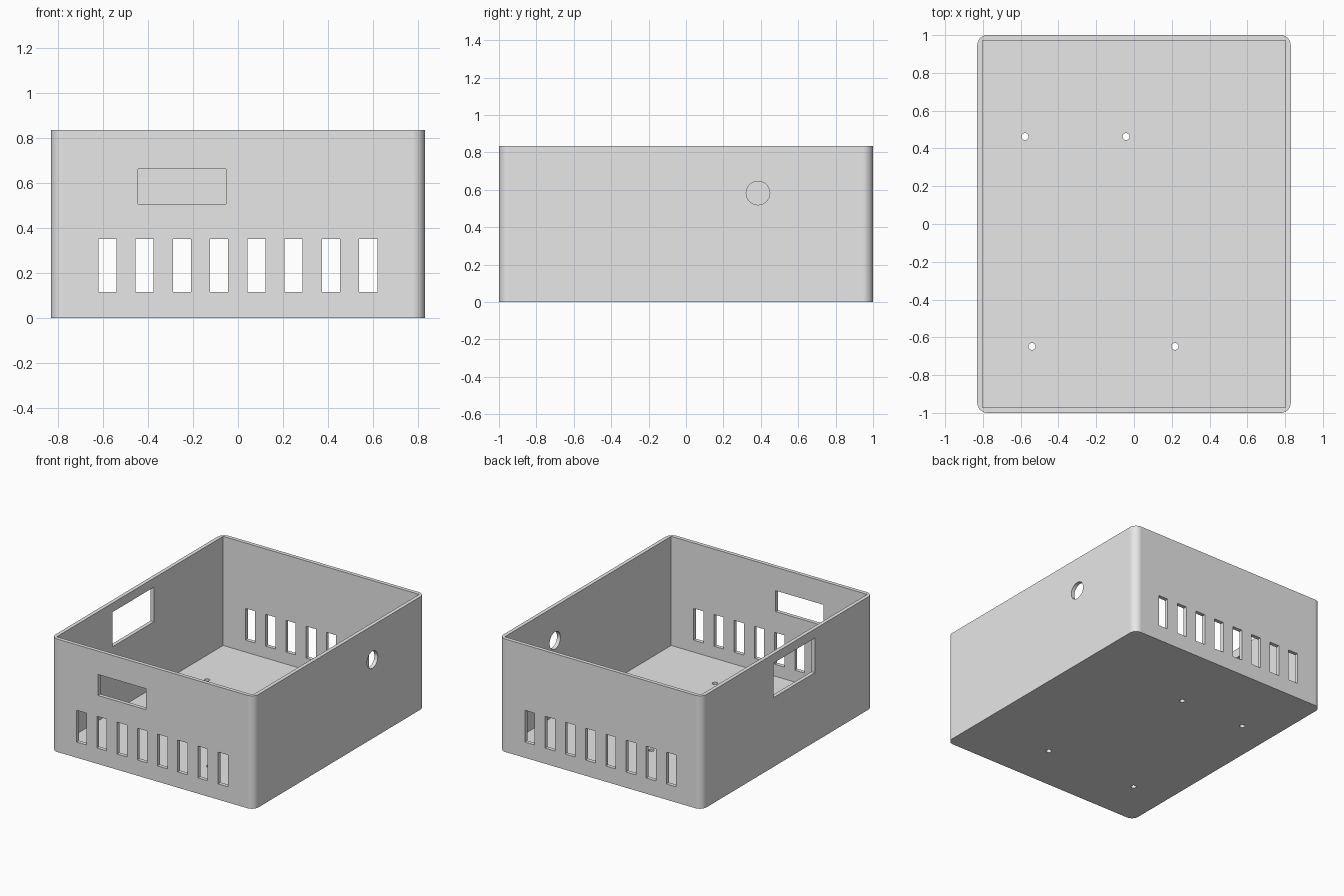
import bpy, bmesh, math
from mathutils import Matrix

cube = bpy.data.objects.get("Cube")
if cube:
    bpy.data.objects.remove(cube, do_unlink=True)

HX, HY, H = 0.83, 1.0, 0.835      # half width, half depth, height
WALL, CORNER = 0.028, 0.055

grey = bpy.data.materials.new("matte_grey")
grey.use_nodes = True
grey.diffuse_color = (0.8, 0.8, 0.8, 1)
grey.node_tree.nodes["Principled BSDF"].inputs["Base Color"].default_value = (0.8, 0.8, 0.8, 1)


def finish(bm, name):
    mesh = bpy.data.meshes.new(name)
    bm.to_mesh(mesh)
    bm.free()
    obj = bpy.data.objects.new(name, mesh)
    bpy.context.collection.objects.link(obj)
    mesh.materials.append(grey)
    return obj


def box(name, x, y, z, corner=0):
    """Box from (low, high) ranges, with optional rounded upright edges."""
    bm = bmesh.new()
    bmesh.ops.create_cube(bm, size=1)
    for v in bm.verts:
        v.co = [r[0] if c < 0 else r[1] for c, r in zip(v.co, (x, y, z))]
    if corner:
        upright = [e for e in bm.edges
                   if abs(e.verts[0].co.z - e.verts[1].co.z) > 0.1]
        bmesh.ops.bevel(bm, geom=upright, offset=corner, segments=12,
                        profile=0.5, affect='EDGES')
    return finish(bm, name)


def rod(name, centre, radius, depth, axis='Z'):
    bm = bmesh.new()
    bmesh.ops.create_cone(bm, cap_ends=True, segments=40, radius1=radius,
                          radius2=radius, depth=depth)
    if axis == 'X':
        bm.transform(Matrix.Rotation(math.pi / 2, 4, 'Y'))
    bm.transform(Matrix.Translation(centre))
    return finish(bm, name)


# Outer shell with rounded corners, open-topped square cavity
enclosure = box("enclosure", (-HX, HX), (-HY, HY), (0, H), CORNER)
cutters = [box("cavity", (WALL - HX, HX - WALL), (WALL - HY, HY - WALL), (WALL, H + 0.2))]

# Ventilation slots through front and back walls
for i in range(8):
    cx = -0.58 + i * 1.158 / 7
    cutters.append(box("vent_slot", (cx - 0.04, cx + 0.04), (-1.2, 1.2), (0.116, 0.351)))

# Front window, side window and cable hole
cutters.append(box("front_window", (-0.444, -0.053), (-1.2, -0.8), (0.507, 0.662)))
cutters.append(box("side_window", (-1, -0.7), (-0.32, 0.165), (0.512, 0.768)))
cutters.append(rod("cable_hole", (HX, 0.385, 0.583), 0.063, 0.3, 'X'))

# Mounting screw holes in the floor
for x, y in ((-0.577, 0.463), (-0.042, 0.463), (-0.54, -0.648), (0.217, -0.648)):
    cutters.append(rod("screw_hole", (x, y, 0), 0.0185, 0.2))

# Cut all openings, then drop the cutters
bpy.ops.object.select_all(action='DESELECT')
enclosure.select_set(True)
bpy.context.view_layer.objects.active = enclosure
for cutter in cutters:
    cutter.hide_render = True
    mod = enclosure.modifiers.new("cut", 'BOOLEAN')
    mod.operation = 'DIFFERENCE'
    mod.solver = 'EXACT'
    mod.object = cutter
    bpy.ops.object.modifier_apply(modifier=mod.name)
    bpy.data.objects.remove(cutter, do_unlink=True)

# Smooth rounded corners, flat walls
bpy.ops.object.shade_smooth_by_angle(angle=math.radians(30))
weighted = enclosure.modifiers.new("flat_walls", 'WEIGHTED_NORMAL')
weighted.keep_sharp = True
